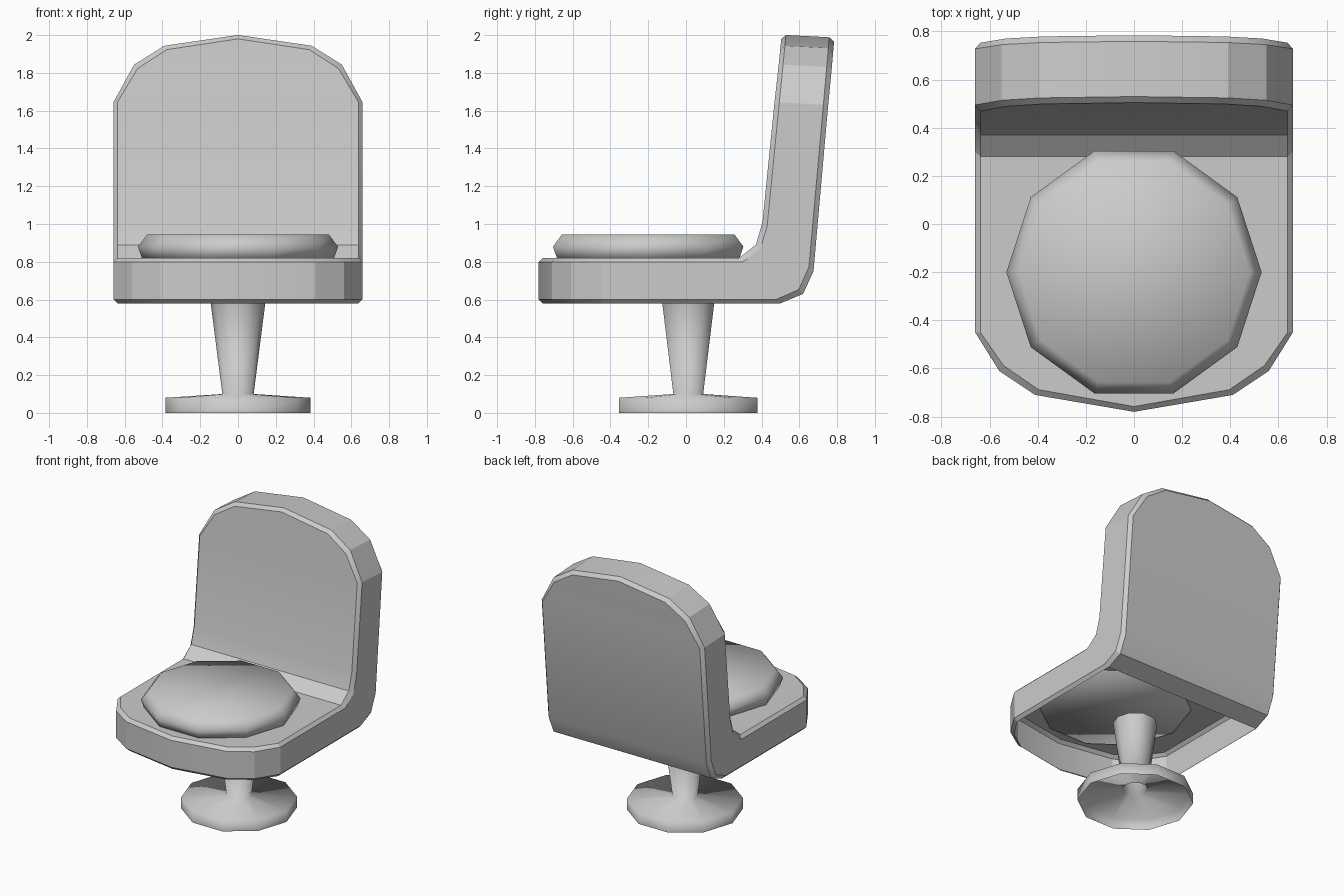
import bpy, bmesh, math

if "Cube" in bpy.data.objects:
    bpy.data.objects.remove(bpy.data.objects["Cube"])

grey = bpy.data.materials.new("plain grey")
grey.diffuse_color = (0.6, 0.6, 0.6, 1)
grey.use_nodes = True
grey.node_tree.nodes["Principled BSDF"].inputs["Base Color"].default_value = grey.diffuse_color


def finish(name, bm, angle=None):
    """Turn a bmesh into a shaded object."""
    bmesh.ops.remove_doubles(bm, verts=bm.verts, dist=0.0005)
    bmesh.ops.recalc_face_normals(bm, faces=bm.faces)
    mesh = bpy.data.meshes.new(name)
    bm.to_mesh(mesh)
    bm.free()
    mesh.materials.append(grey)
    obj = bpy.data.objects.new(name, mesh)
    bpy.context.collection.objects.link(obj)
    bpy.ops.object.select_all(action='DESELECT')
    obj.select_set(True)
    bpy.context.view_layer.objects.active = obj
    if angle is None:
        bpy.ops.object.shade_smooth()
    else:
        bpy.ops.object.shade_smooth_by_angle(angle=math.radians(angle))
    return obj


def lathe(name, profile, y, caps=False, sides=10):
    """Revolve (radius, z) points into a ten-sided part."""
    bm = bmesh.new()
    rings = [[bm.verts.new((r * math.cos(math.tau * i / sides),
                            y + r * math.sin(math.tau * i / sides), z))
              for i in range(sides)] for r, z in profile]
    for a, b in zip(rings, rings[1:]):
        for i in range(sides):
            j = (i + 1) % sides
            bm.faces.new((a[i], a[j], b[j], b[i]))
    if caps:
        bm.faces.new(rings[0][::-1])
        bm.faces.new(rings[-1])
    return finish(name, bm)


# Pedestal: hollow foot flowing into a flared column
lathe("pedestal", [(0.385, 0), (0.385, 0.08), (0.083, 0.10), (0.147, 0.60)], 0.012)

# Round seat cushion
lathe("cushion", [(0.505, 0.81), (0.53, 0.88), (0.48, 0.945)], -0.2, caps=True)

# Shell stations: half width, inner (y, z), outer (y, z), face inset (y, z)
stations = []
for w, y in ((0, -0.78), (0.41, -0.71), (0.56, -0.61), (0.66, -0.45)):
    inset = 0 if w == 0.66 else 0.022
    stations.append((w, (y, 0.82), (y, 0.58), (inset, 0)))
for inner, outer in (((0.28, 0.82), (0.50, 0.58)),
                     ((0.37, 0.89), (0.62, 0.63)),
                     ((0.405, 1.01), (0.675, 0.75))):
    stations.append((0.66, inner, outer, (0, 0)))
for w, z in ((0.66, 1.645), (0.55, 1.845), (0.39, 1.945), (0, 2.002)):
    inset = 0 if w == 0.66 else -0.022
    stations.append((w, (0.405 + (z - 1.01) * 0.1, z),
                     (0.675 + (z - 0.75) * 0.087, z - 0.015), (0, inset)))

# Bent shell: chamfered section swept along the seat and up the back,
# with the underside of the seat left open
bm = bmesh.new()
sections = []
for w, a, b, d in stations:
    half = []
    for t, rim in ((0, True), (0.09, False), (0.91, False), (1, True)):
        y, z = (a[k] + (b[k] - a[k]) * t + (d[k] if rim else 0) for k in (0, 1))
        half.append((w * 0.967 if rim else w, y, z))
    ring = half + [(-x, y, z) for x, y, z in reversed(half)]
    sections.append([bm.verts.new(p) for p in ring])
for s, (p, q) in enumerate(zip(sections, sections[1:])):
    for i in range(8):
        if i == 3 and s < 4:
            continue
        j = (i + 1) % 8
        bm.faces.new((p[i], p[j], q[j], q[i]))
bmesh.ops.dissolve_degenerate(bm, dist=0.0005, edges=bm.edges)
finish("seat_shell", bm, 23)
